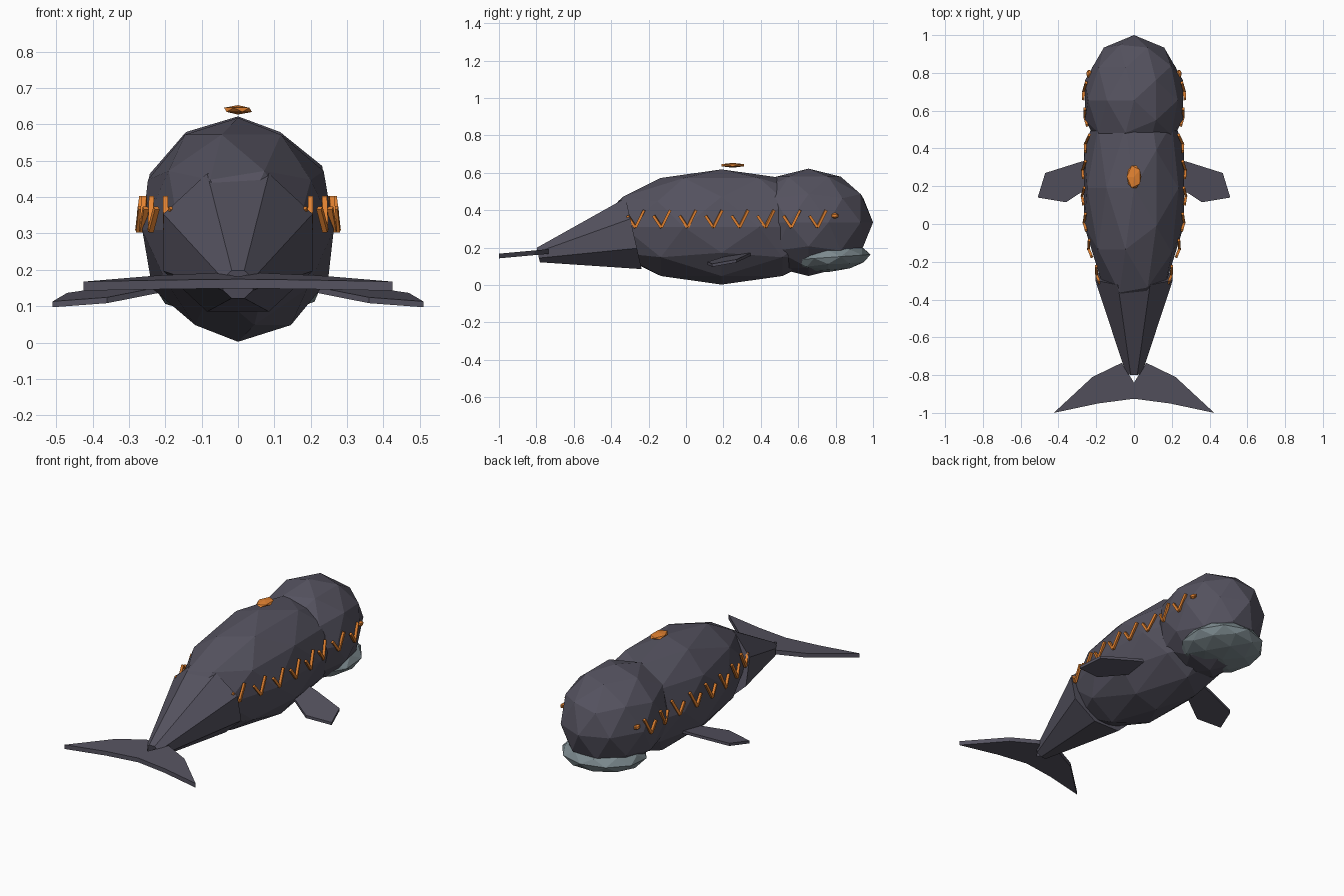
import bpy, bmesh, math
from mathutils import Vector, Matrix

if "Cube" in bpy.data.objects:
    bpy.data.objects.remove(bpy.data.objects["Cube"])


def material(name, color):
    m = bpy.data.materials.new(name)
    m.diffuse_color = (*color, 1)
    m.use_nodes = True
    m.node_tree.nodes["Principled BSDF"].inputs["Base Color"].default_value = m.diffuse_color
    return m


HIDE = material("hide_dark", (0.09, 0.085, 0.115))
PALE = material("jaw_pale", (0.2, 0.25, 0.27))
GLOW = material("orange", (0.75, 0.22, 0.03))


def finish(name, bm, mat):
    bmesh.ops.recalc_face_normals(bm, faces=bm.faces[:])
    me = bpy.data.meshes.new(name)
    bm.to_mesh(me)
    bm.free()
    me.materials.append(mat)
    ob = bpy.data.objects.new(name, me)
    bpy.context.collection.objects.link(ob)
    return ob


def blob(name, loc, size, mat, sub=2, tilt=0):
    bm = bmesh.new()
    m = (Matrix.Translation(loc) @ Matrix.Rotation(math.radians(tilt), 4, 'X')
         @ Matrix.Diagonal((*size, 1)) @ Matrix.Rotation(math.pi, 4, 'Z'))
    bmesh.ops.create_icosphere(bm, subdivisions=sub, radius=1, matrix=m)
    return finish(name, bm, mat)


def slab(name, outline, height, thick, side, mat):
    """Thin plate: outline in x/y, lifted to height(x, y)."""
    bm = bmesh.new()
    lo, hi = ([bm.verts.new((side * x, y, height(x, y) + d)) for x, y in outline]
              for d in (-thick / 2, thick / 2))
    bm.faces.new(lo)
    bm.faces.new(hi)
    n = len(outline)
    for i in range(n):
        j = (i + 1) % n
        bm.faces.new((lo[i], lo[j], hi[j], hi[i]))
    return finish(name, bm, mat)


def bar(bm, a, b, w):
    d = b - a
    rot = d.to_track_quat('Z', 'X').to_matrix().to_4x4()
    bmesh.ops.create_cube(bm, size=1, matrix=Matrix.Translation((a + b) / 2) @ rot
                          @ Matrix.Diagonal((w, w, d.length, 1)))


# body, head and lower jaw
BODY = ((0, 0.19, 0.31), (0.277, 0.65, 0.308))
HEAD = ((0, 0.655, 0.335), (0.272, 0.345, 0.287))
blob("body", *BODY, HIDE)
blob("head", *HEAD, HIDE)
blob("lower_jaw", (0, 0.757, 0.147), (0.235, 0.23, 0.078), PALE, tilt=4)

# tapering tail stock
bm = bmesh.new()
a, b = Vector((0, -0.28, 0.275)), Vector((0, -0.79, 0.16))
rot = (b - a).to_track_quat('Z', 'Y').to_matrix().to_4x4()
bmesh.ops.create_cone(bm, cap_ends=True, segments=8, radius1=0.222, radius2=0.045,
                      depth=(b - a).length,
                      matrix=Matrix.Translation((a + b) / 2) @ rot
                      @ Matrix.Diagonal((1, 0.95, 1, 1))
                      @ Matrix.Rotation(math.pi / 8, 4, 'Z'))
finish("tail_stock", bm, HIDE)

FLUKE = [(0.065, -0.735), (0.22, -0.81), (0.425, -1.0), (0.19, -0.95),
         (0, -0.925), (0, -0.84)]
FIN = [(0.2, 0.35), (0.28, 0.33), (0.47, 0.27), (0.51, 0.14), (0.36, 0.115), (0.2, 0.22)]


def surface_x(y, z):
    """Half width of the hide at a given station."""
    best = 0.17
    for (_, cy, cz), (rx, ry, rz) in (BODY, HEAD):
        k = 1 - ((y - cy) / ry) ** 2 - ((z - cz) / rz) ** 2
        best = max(best, 0.95 * rx * math.sqrt(max(k, 0)))
    return best + 0.012


for side, tag in ((1, "right"), (-1, "left")):
    # tail flukes and flippers
    slab("fluke_" + tag, FLUKE, lambda x, y: 0.155 + 0.09 * (y + 1), 0.025, side, HIDE)
    slab("flipper_" + tag, FIN,
         lambda x, y: 0.12 + 0.15 * (y - 0.14) - 0.1 * (x - 0.36), 0.016, side, HIDE)
    # eye
    blob("eye_" + tag, (side * 0.238, 0.795, 0.37), (0.016, 0.024, 0.016), GLOW, sub=1)
    # row of V-shaped flank marks
    bm = bmesh.new()
    for i in range(8):
        y = -0.27 + 0.139 * i
        p, q, r = (Vector((side * surface_x(yy, zz), yy, zz)) for yy, zz in
                   ((y, 0.307), (y - 0.042, 0.37), (y + 0.046, 0.4)))
        bar(bm, p, q, 0.014)
        bar(bm, p, r, 0.014)
    finish("flank_marks_" + tag, bm, GLOW)

# hovering gem above the back
blob("back_gem", (0, 0.25, 0.64), (0.043, 0.07, 0.013), GLOW, sub=1)
